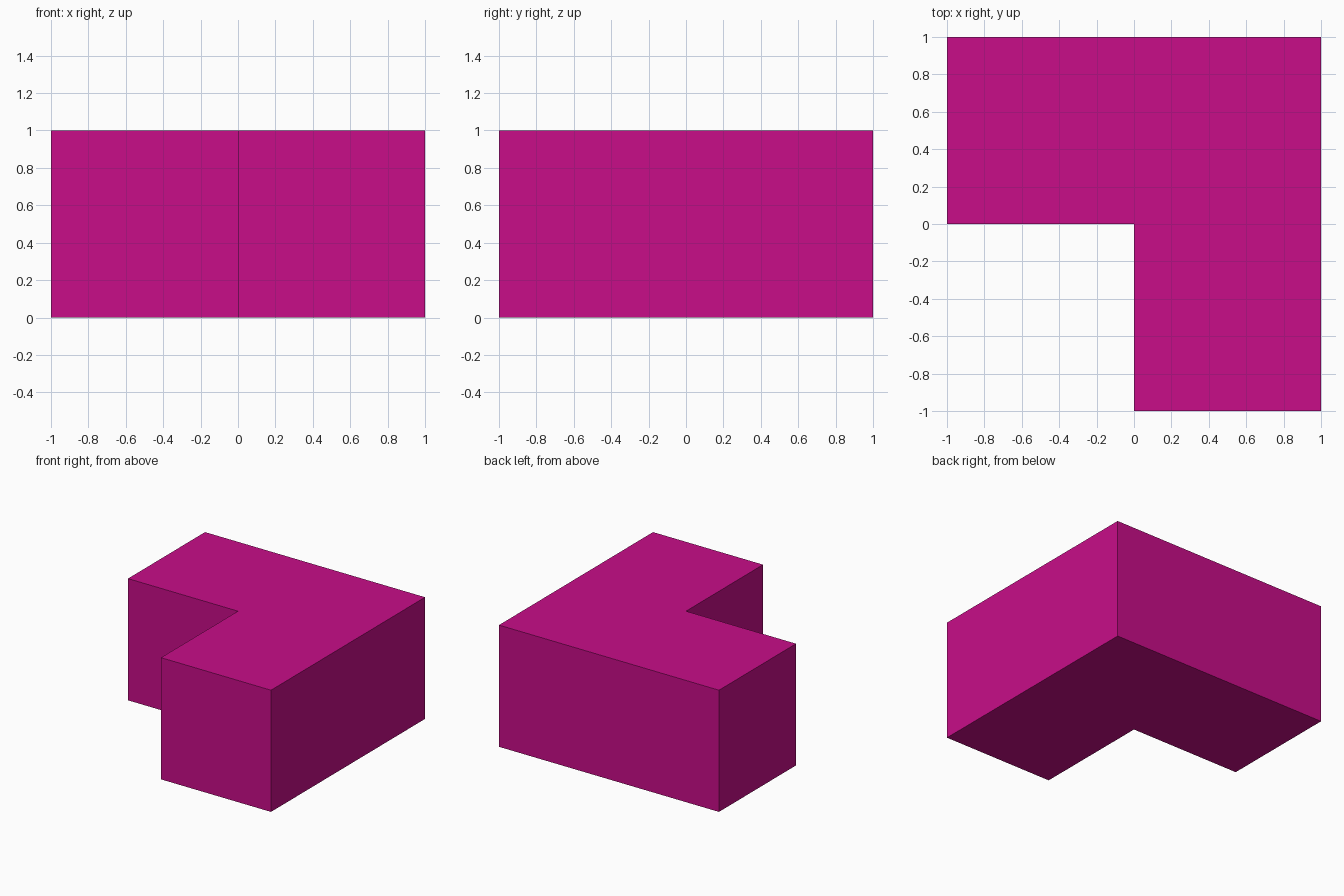
import bpy
import bmesh

if "Cube" in bpy.data.objects:
    bpy.data.objects.remove(bpy.data.objects["Cube"])

# Corner block: L-shaped profile extruded upward
profile = [(-1, 0), (0, 0), (0, -1), (1, -1), (1, 1), (-1, 1)]
height = 1.0

bm = bmesh.new()
base = bm.faces.new([bm.verts.new((x, y, 0)) for x, y in profile])
top = bmesh.ops.extrude_face_region(bm, geom=[base], use_keep_orig=True)
top_verts = [g for g in top["geom"] if isinstance(g, bmesh.types.BMVert)]
bmesh.ops.translate(bm, verts=top_verts, vec=(0, 0, height))
bmesh.ops.recalc_face_normals(bm, faces=bm.faces)

mesh = bpy.data.meshes.new("corner_block")
bm.to_mesh(mesh)
bm.free()
block = bpy.data.objects.new("corner_block", mesh)
bpy.context.collection.objects.link(block)

# Magenta finish
magenta = bpy.data.materials.new("magenta")
magenta.diffuse_color = (0.58, 0.004, 0.25, 1)
magenta.use_nodes = True
magenta.node_tree.nodes["Principled BSDF"].inputs["Base Color"].default_value = magenta.diffuse_color
mesh.materials.append(magenta)
